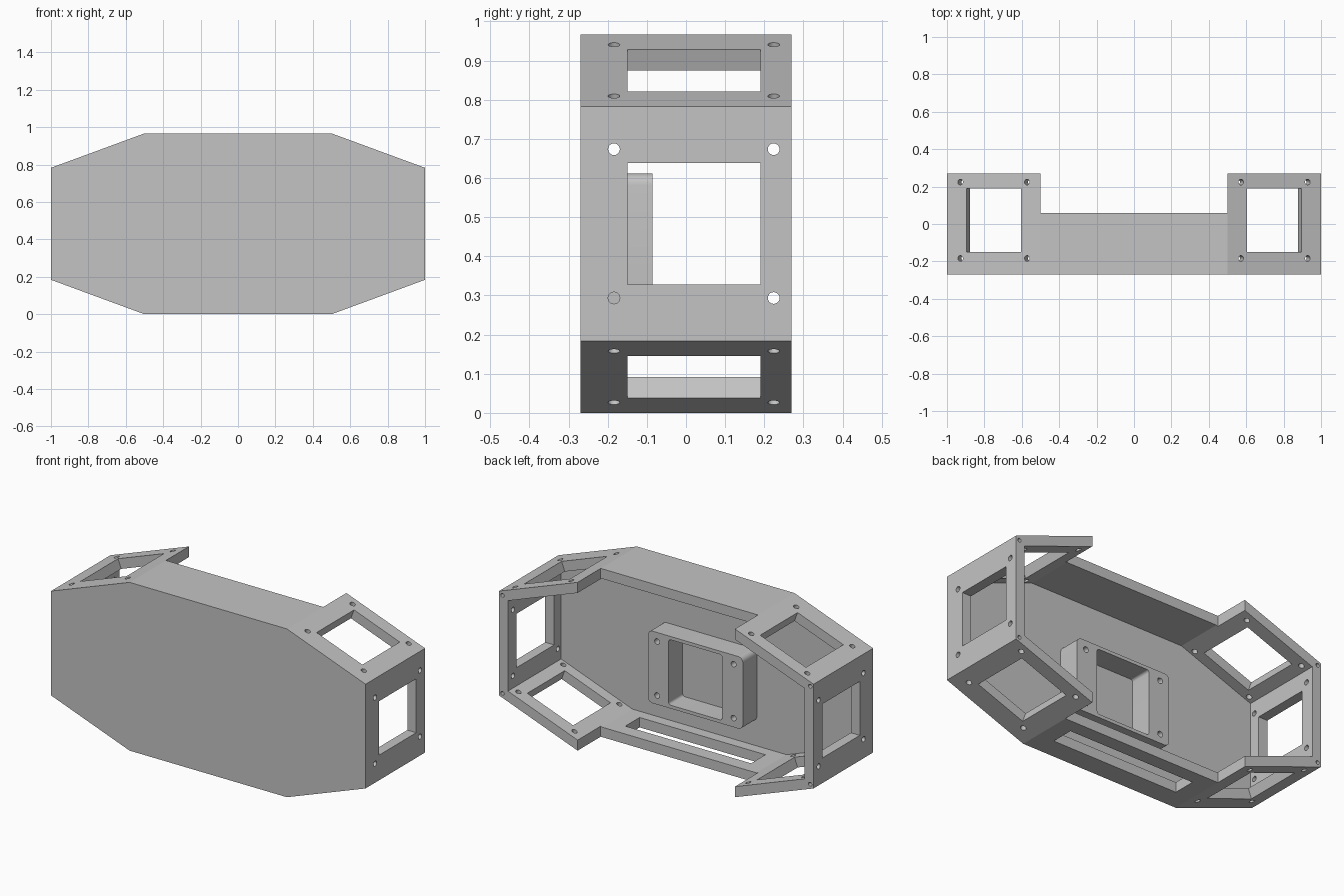
import bpy, bmesh, math
from mathutils import Matrix, Vector

cube = bpy.data.objects.get("Cube")
if cube:
    bpy.data.objects.remove(cube, do_unlink=True)

FRONT, BACK, MID_BACK = -0.27, 0.27, 0.06
WALL, HEIGHT = 0.057, 0.967
PANEL_Y = 0.02

grey = bpy.data.materials.new("plain grey")
grey.use_nodes = True
grey.diffuse_color = (0.55, 0.55, 0.55, 1)
grey.node_tree.nodes["Principled BSDF"].inputs["Base Color"].default_value = (0.55, 0.55, 0.55, 1)


def add_prism(bm, outline, y0, y1):
    """Extrude an x-z outline along y."""
    bottom = [bm.verts.new((x, y0, z)) for x, z in outline]
    face = bm.faces.new(bottom)
    ext = bmesh.ops.extrude_face_region(bm, geom=[face])
    moved = [g for g in ext["geom"] if isinstance(g, bmesh.types.BMVert)]
    bmesh.ops.translate(bm, verts=moved, vec=(0, y1 - y0, 0))


def add_box(bm, matrix, size):
    bmesh.ops.create_cube(bm, size=1, matrix=matrix @ Matrix.Diagonal((*size, 1)))


def add_hole(bm, matrix, radius, depth):
    bmesh.ops.create_cone(bm, cap_ends=True, segments=20, radius1=radius,
                          radius2=radius, depth=depth, matrix=matrix)


def finish(bm, name):
    bmesh.ops.recalc_face_normals(bm, faces=bm.faces)
    mesh = bpy.data.meshes.new(name)
    bm.to_mesh(mesh)
    bm.free()
    mesh.materials.append(grey)
    obj = bpy.data.objects.new(name, mesh)
    bpy.context.collection.objects.link(obj)
    return obj


def cut(obj, bm):
    """Subtract a cutter mesh and bake the result."""
    cutter = finish(bm, "cutter")
    cutter.hide_render = True
    mod = obj.modifiers.new("cut", "BOOLEAN")
    mod.operation, mod.solver, mod.object = "DIFFERENCE", "EXACT", cutter
    bpy.context.view_layer.update()
    graph = bpy.context.evaluated_depsgraph_get()
    mesh = bpy.data.meshes.new_from_object(obj.evaluated_get(graph))
    obj.modifiers.clear()
    obj.data = mesh
    bpy.data.objects.remove(cutter, do_unlink=True)


def rounded_rect(cx, cz, hx, hz, r, steps=6):
    points = []
    for i, (sx, sz) in enumerate([(1, 1), (-1, 1), (-1, -1), (1, -1)]):
        for k in range(steps + 1):
            a = math.pi / 2 * (i + k / steps)
            points.append((cx + sx * (hx - r) + r * math.cos(a),
                           cz + sz * (hz - r) + r * math.sin(a)))
    return points


# Eight-sided outline and its inward offset, counter-clockwise in x-z
outline = [Vector(p) for p in [(0.5, 0), (1, 0.184), (1, 0.783), (0.5, HEIGHT),
                               (-0.5, HEIGHT), (-1, 0.783), (-1, 0.184), (-0.5, 0)]]
edges = [(outline[i], outline[(i + 1) % 8]) for i in range(8)]
tangents = [(b - a).normalized() for a, b in edges]
normals = [Vector((t.y, -t.x)) for t in tangents]
inner = [p - (normals[i] + normals[i - 1]) * WALL / (1 + normals[i].dot(normals[i - 1]))
         for i, p in enumerate(outline)]

# Shell: front plate with walls, open at the back
bm = bmesh.new()
add_prism(bm, outline, FRONT, BACK)
shell = finish(bm, "enclosure_shell")
bm = bmesh.new()
add_prism(bm, inner, FRONT + WALL, BACK + 0.1)
cut(shell, bm)

# Lower the middle of the top and bottom walls
bm = bmesh.new()
add_box(bm, Matrix.Translation((0, MID_BACK + 0.25, HEIGHT / 2)), (1, 0.5, 2))
cut(shell, bm)

# Window and four screw holes in each side and sloped panel, slot in the bottom
bm = bmesh.new()
for (a, b), t, n in zip(edges, tangents, normals):
    if abs(n.x) < 0.1:
        continue
    mid = (a + b) / 2
    frame = Matrix(((t.x, 0, n.x, mid.x), (0, 1, 0, PANEL_Y),
                    (t.y, 0, n.y, mid.y), (0, 0, 0, 1)))
    add_box(bm, frame, (0.31, 0.34, 0.16))
    for u in (-0.19, 0.19):
        for v in (-0.204, 0.204):
            add_hole(bm, frame @ Matrix.Translation((u, v, 0)), 0.015, 0.16)
add_box(bm, Matrix.Translation((0, -0.085, 0)), (0.8, 0.13, 0.2))
# Screw holes in the back rim at the four corners
to_y = Matrix.Rotation(math.pi / 2, 4, "X")
for x in (-0.978, 0.978):
    for z in (0.202, 0.765):
        add_hole(bm, Matrix.Translation((x, BACK, z)) @ to_y, 0.011, 0.1)
cut(shell, bm)

# Rounded frame standing on the inside of the front plate
CX, CZ, TOP = 0, 0.405, -0.085
bm = bmesh.new()
add_prism(bm, rounded_rect(CX, CZ, 0.302, 0.207, 0.03), FRONT + WALL - 0.005, TOP)
mount = finish(bm, "inner_mount_frame")
bm = bmesh.new()
add_prism(bm, rounded_rect(CX, CZ, 0.17, 0.188, 0.015), FRONT, 0)
for x in (-0.243, 0.243):
    for z in (-0.155, 0.155):
        add_hole(bm, Matrix.Translation((CX + x, TOP, CZ + z)) @ to_y, 0.016, 0.2)
cut(mount, bm)

# Smooth the round parts, keep edges sharp
bpy.ops.object.select_all(action="DESELECT")
for obj in (shell, mount):
    obj.select_set(True)
bpy.context.view_layer.objects.active = shell
bpy.ops.object.shade_smooth_by_angle(angle=math.radians(19))
